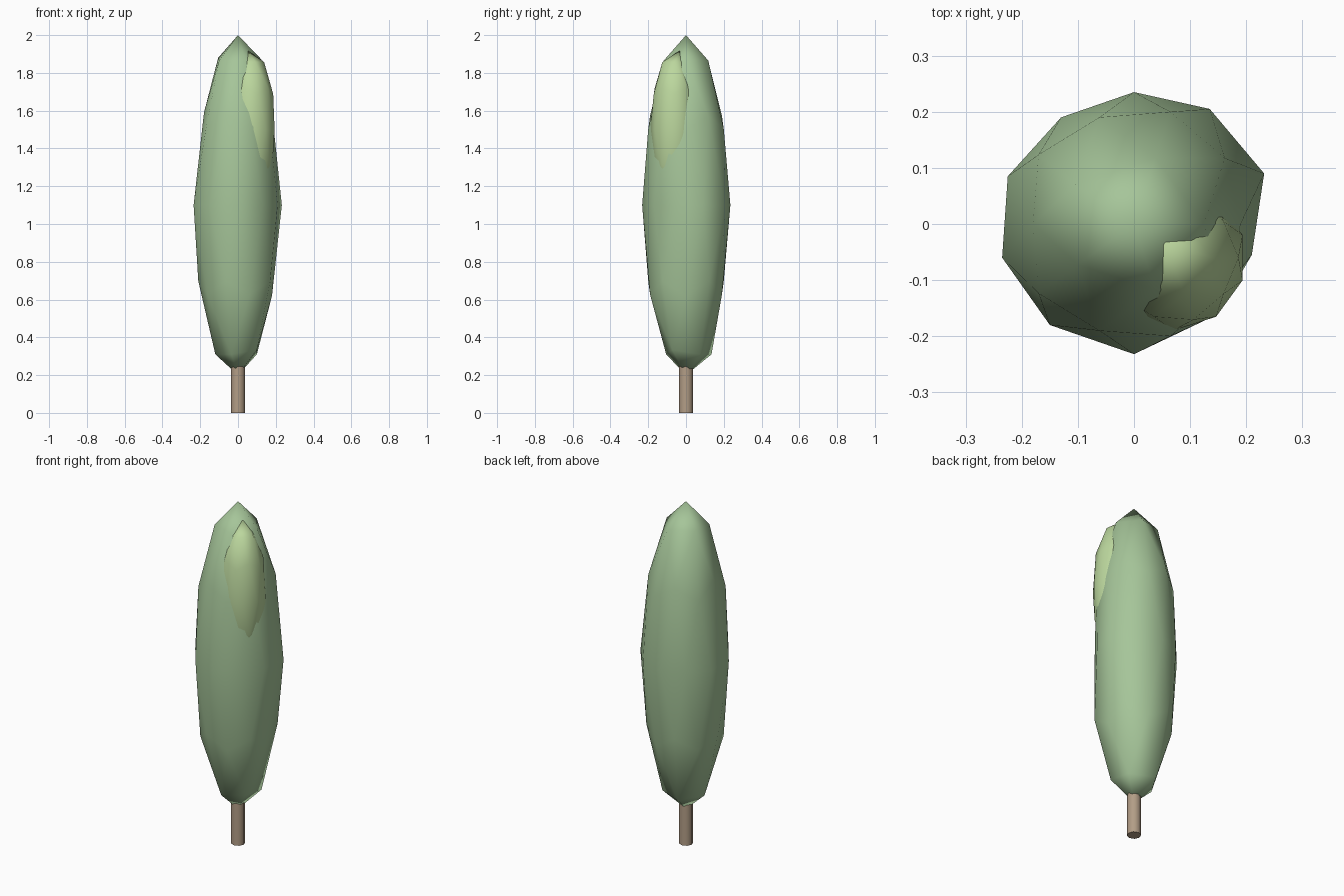
import bpy
import math
from mathutils import Vector

if "Cube" in bpy.data.objects:
    bpy.data.objects.remove(bpy.data.objects["Cube"])


def paint(obj, name, color):
    mat = bpy.data.materials.new(name)
    mat.diffuse_color = (*color, 1)
    mat.use_nodes = True
    mat.node_tree.nodes["Principled BSDF"].inputs["Base Color"].default_value = mat.diffuse_color
    obj.data.materials.append(mat)


def foliage(name, centre, radius, half_height, nudges, color):
    # Stretched low-poly ball; nudges map (unit z, angle) to a new position
    bpy.ops.mesh.primitive_ico_sphere_add(subdivisions=2, radius=1)
    obj = bpy.context.object
    obj.name = name
    for v in obj.data.vertices:
        angle = round(math.degrees(math.atan2(v.co.y, v.co.x))) % 360
        key = (round(v.co.z, 1), 0 if abs(v.co.z) > 0.99 else angle)
        p = Vector((v.co.x * radius, v.co.y * radius, v.co.z * half_height)) + Vector(centre)
        v.co = nudges.get(key, p)
    bpy.ops.object.shade_smooth()
    paint(obj, name + "_green", color)
    return obj


# Main crown, with its slightly uneven widest ring
ring = [(0.232, 0.09), (0.135, 0.205), (0, 0.235), (-0.13, 0.19), (-0.225, 0.085),
        (-0.235, -0.06), (-0.15, -0.18), (0, -0.232), (0.13, -0.17), (0.21, -0.055)]
crown_nudges = {(0.0, 18 + 36 * i): (x, y, 1.1) for i, (x, y) in enumerate(ring)}
crown_nudges.update({
    (0.5, 180): (-0.18, 0, 1.59),
    (0.4, 0): (0.19, 0, 1.5),
    (-0.5, 0): (0.18, 0, 0.62),
    (-0.9, 36): (0.10, 0.075, 0.31),
    (-0.9, 108): (-0.04, 0.135, 0.31),
    (-0.9, 180): (-0.12, 0, 0.31),
    (-0.9, 252): (-0.035, -0.105, 0.31),
    (0.9, 0): (0.125, 0, 1.87),
    (0.9, 144): (-0.105, 0.07, 1.88),
})
foliage("crown", (0, 0, 1.1), 0.235, 0.9, crown_nudges, (0.38, 0.56, 0.32))

# Lighter tuft high on the front right
foliage("light_tuft", (0.07, -0.06, 1.5), 0.13, 0.42,
        {(1.0, 0): (0.05, -0.03, 1.92)}, (0.50, 0.68, 0.34))

# Trunk
bpy.ops.mesh.primitive_cylinder_add(vertices=8, radius=0.038, depth=0.3, location=(0, 0, 0.15))
trunk = bpy.context.object
trunk.name = "trunk"
bpy.ops.object.shade_smooth_by_angle(angle=math.radians(50))
paint(trunk, "bark", (0.45, 0.34, 0.24))
